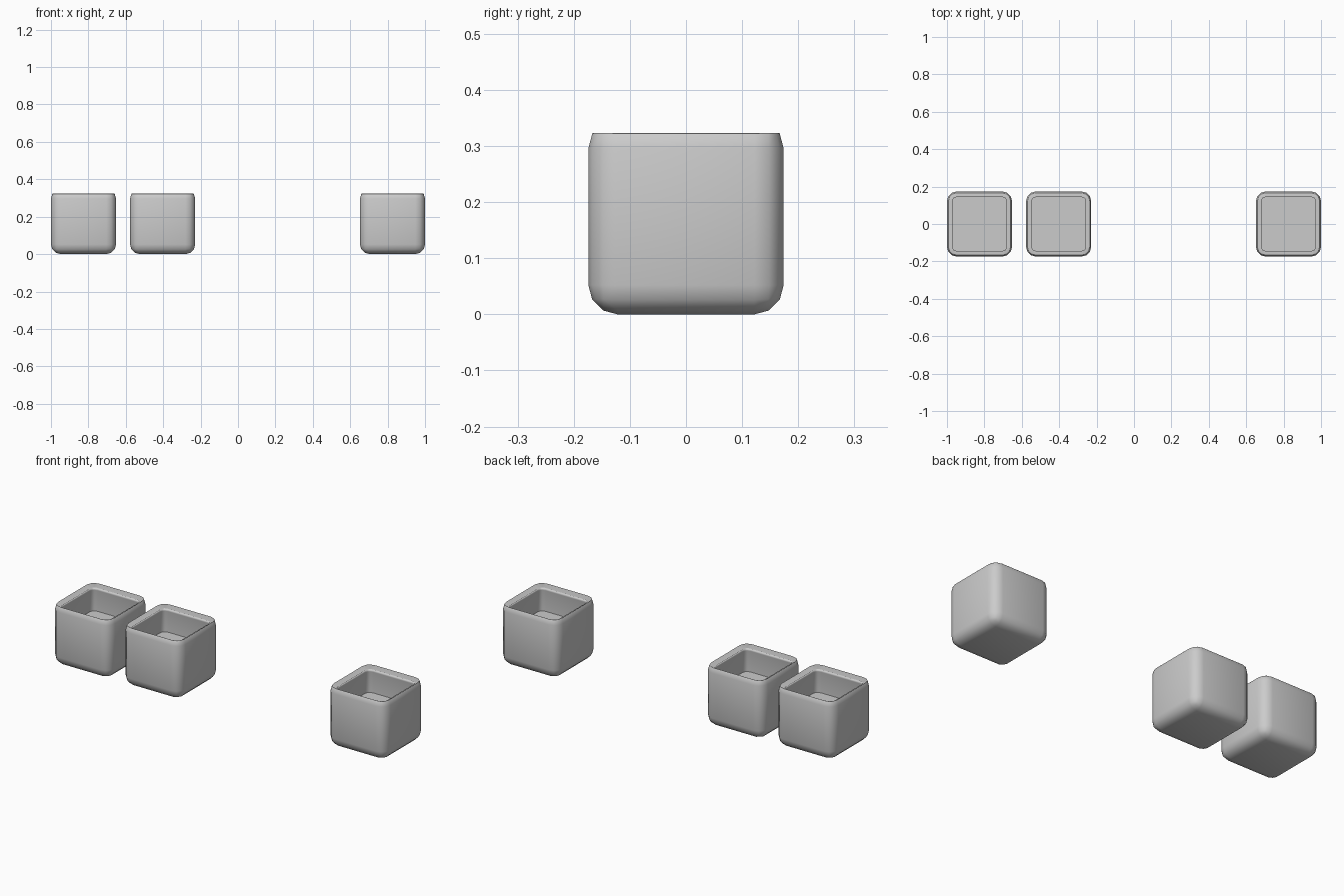
import bpy, bmesh

if "Cube" in bpy.data.objects:
    bpy.data.objects.remove(bpy.data.objects["Cube"])

W = 0.348      # full pot width
R = 0.052      # corner rounding
T = 0.026      # wall thickness
FILL = 0.18    # height of the filling surface


def finish(bm, name, x):
    mesh = bpy.data.meshes.new(name)
    bm.to_mesh(mesh)
    bm.free()
    ob = bpy.data.objects.new(name, mesh)
    ob.location.x = x
    bpy.context.collection.objects.link(ob)
    bpy.ops.object.select_all(action='DESELECT')
    ob.select_set(True)
    bpy.context.view_layer.objects.active = ob
    bpy.ops.object.shade_smooth_by_angle()
    return ob


def pot(name, x):
    # rounded cube with its upper cap sliced off
    bm = bmesh.new()
    bmesh.ops.create_cube(bm, size=W)
    bmesh.ops.translate(bm, verts=bm.verts, vec=(0, 0, W / 2))
    bmesh.ops.bevel(bm, geom=bm.edges[:], offset=R, segments=3, profile=0.5,
                    affect='EDGES')
    bmesh.ops.bisect_plane(bm, geom=bm.verts[:] + bm.edges[:] + bm.faces[:],
                           plane_co=(0, 0, 0.323), plane_no=(0, 0, 1),
                           clear_outer=True)
    ob = finish(bm, name, x)
    # hollow wall
    wall = ob.modifiers.new("wall", 'SOLIDIFY')
    wall.thickness = T
    wall.offset = -1


def filling(name, x):
    # flat rounded-square surface inside the pot
    bm = bmesh.new()
    s = W / 2 - T + 0.001
    bmesh.ops.create_grid(bm, x_segments=1, y_segments=1, size=s)
    bmesh.ops.translate(bm, verts=bm.verts, vec=(0, 0, FILL))
    bmesh.ops.bevel(bm, geom=bm.verts[:], offset=R - T, segments=3,
                    profile=0.5, affect='VERTICES')
    finish(bm, name, x)


for i, x in enumerate((-0.826, -0.403, 0.826), 1):
    pot(f"pot_{i}", x)
    filling(f"pot_filling_{i}", x)
